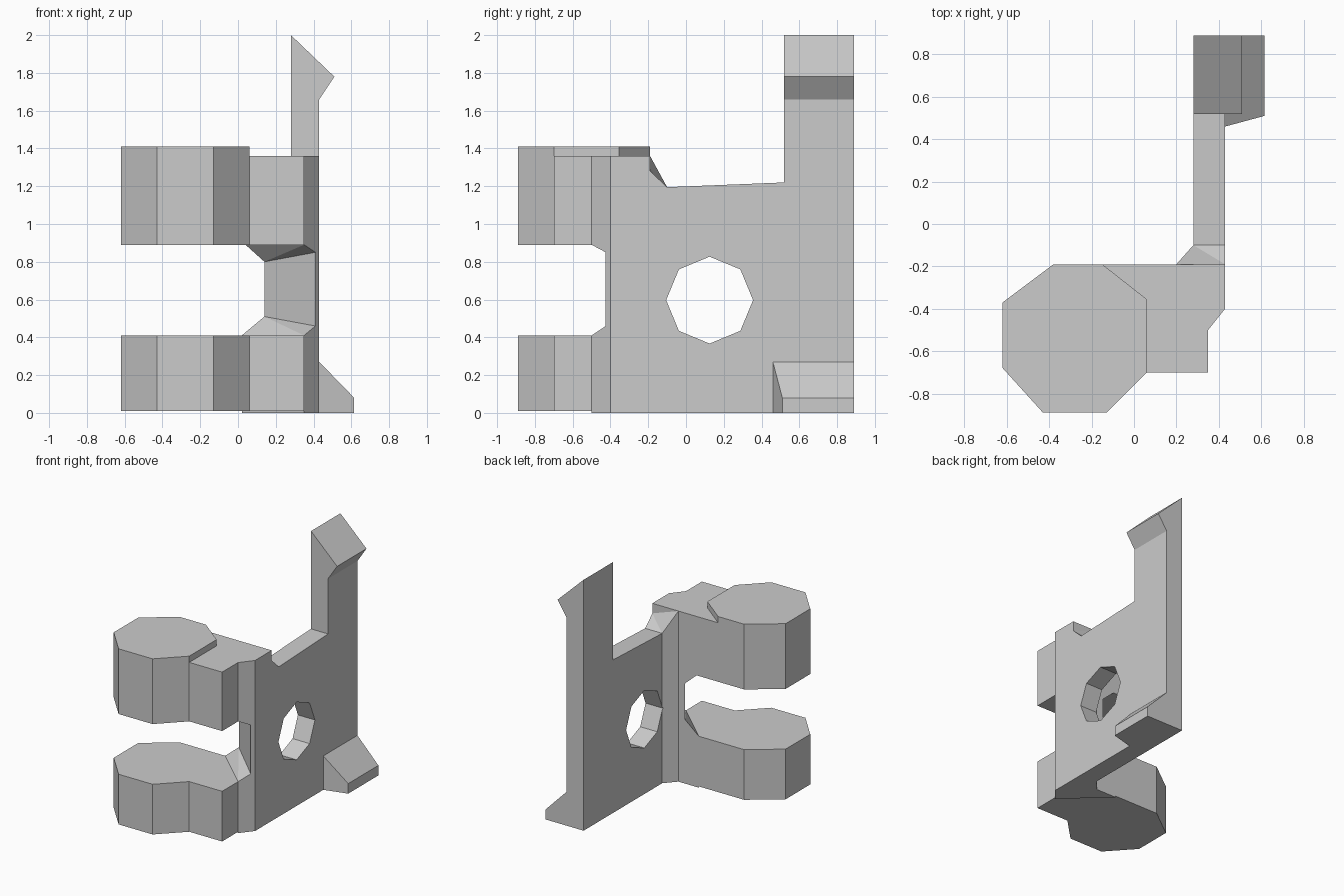
import bpy, bmesh, math

if "Cube" in bpy.data.objects:
    bpy.data.objects.remove(bpy.data.objects["Cube"])


def loft(name, rings, split_cap=None):
    """Closed solid through rings of equal length; split_cap divides the last cap."""
    bm = bmesh.new()
    vs = [[bm.verts.new(p) for p in r] for r in rings]
    n = len(rings[0])
    for a, b in zip(vs, vs[1:]):
        for i in range(n):
            j = (i + 1) % n
            bm.faces.new((a[i], a[j], b[j], b[i]))
    bm.faces.new(vs[0][::-1])
    for idx in split_cap or [range(n)]:
        bm.faces.new([vs[-1][i] for i in idx])
    bmesh.ops.recalc_face_normals(bm, faces=bm.faces)
    bmesh.ops.triangulate(bm, faces=bm.faces)
    me = bpy.data.meshes.new(name)
    bm.to_mesh(me)
    bm.free()
    ob = bpy.data.objects.new(name, me)
    bpy.context.collection.objects.link(ob)
    return ob


def prism(name, pts, axis, lo, hi):
    """Extrude a 2D profile along an axis (0 = x, 1 = y, 2 = z)."""
    def place(p, d):
        q = list(p)
        q.insert(axis, d)
        return q
    return loft(name, [[place(p, d) for p in pts] for d in (lo, hi)])


def combine(target, tool, operation):
    mod = target.modifiers.new("join", 'BOOLEAN')
    mod.operation, mod.solver, mod.object = operation, 'EXACT', tool
    bpy.context.view_layer.objects.active = target
    bpy.ops.object.modifier_apply(modifier=mod.name)
    bpy.data.objects.remove(tool)


X0, X1 = 0.28, 0.43

# Upright plate (y, z profile)
bracket = prism("bracket", [(-0.10, 0), (0.89, 0), (0.89, 1.22), (0.52, 1.22),
                            (-0.10, 1.195)], 0, X0, X1)
parts = []

# Tall post with hooked tip (x, z profile)
parts.append(prism("hook_post", [(X0, 1.22), (X1, 1.22), (X1, 1.66), (0.51, 1.78),
                                 (X0, 2.0)], 1, 0.52, 0.89))

# Wedge foot
parts.append(loft("wedge_foot", [
    [(x, y, 0), (x, 0.89, 0), (x, 0.89, z), (x, y, z)]
    for x, y, z in ((X1, 0.46, 0.27), (0.615, 0.51, 0.08))]))

# Column with a slanted waist between the arms
wide, waist = (0.35, -0.50), (0.41, -0.425)
back = [(0.20, -0.19), (X0, -0.10), (X1, -0.10), (X1, -0.19), (X1, -0.40)]


def column_ring(a, za, bx, zb, zs=None):
    z = zs or [zb, zb, za, za, za]
    return [(*a, za), (bx, -0.19, zb)] + [(*p, h) for p, h in zip(back, z)]


parts.append(loft("column", [
    column_ring(wide, 0, 0.02, 0),
    column_ring(wide, 0.41, 0.02, 0.41),
    column_ring(waist, 0.46, 0.14, 0.51),
    column_ring(waist, 0.85, 0.14, 0.80),
    column_ring(wide, 0.89, 0.04, 0.89),
    column_ring(wide, 1.15, 0.04, 1.15, [1.36, 1.195, 1.195, 1.28, 1.15]),
], split_cap=[(2, 3, 4, 5), (0, 1, 2, 5, 6)]))

# Two arms, each ending in an eight-sided lobe
arm = [(-0.20, -0.19), (-0.20, -0.70), (0.35, -0.70), wide, (X1, -0.40), (X1, -0.19)]
lobe = [(-0.62, -0.37), (-0.62, -0.68), (-0.43, -0.89), (-0.13, -0.89),
        (0.06, -0.70), (0.06, -0.355), (-0.15, -0.19), (-0.38, -0.19)]
for lo, arm_top, lobe_top in ((0.01, 0.41, 0.41), (0.89, 1.36, 1.41)):
    parts.append(prism("arm", arm, 2, lo, arm_top))
    parts.append(prism("lobe", lobe, 2, lo, lobe_top))

for p in parts:
    combine(bracket, p, 'UNION')

# Eight-sided hole through the plate
hole = [(0.125 + 0.23 * math.cos(k * math.pi / 4), 0.597 + 0.23 * math.sin(k * math.pi / 4))
        for k in range(8)]
combine(bracket, prism("hole_cutter", hole, 0, 0.1, 0.7), 'DIFFERENCE')

# Merge flat faces
bm = bmesh.new()
bm.from_mesh(bracket.data)
bmesh.ops.remove_doubles(bm, verts=bm.verts, dist=0.0005)
bmesh.ops.dissolve_limit(bm, angle_limit=math.radians(0.5), verts=bm.verts, edges=bm.edges)
bm.to_mesh(bracket.data)
bm.free()
